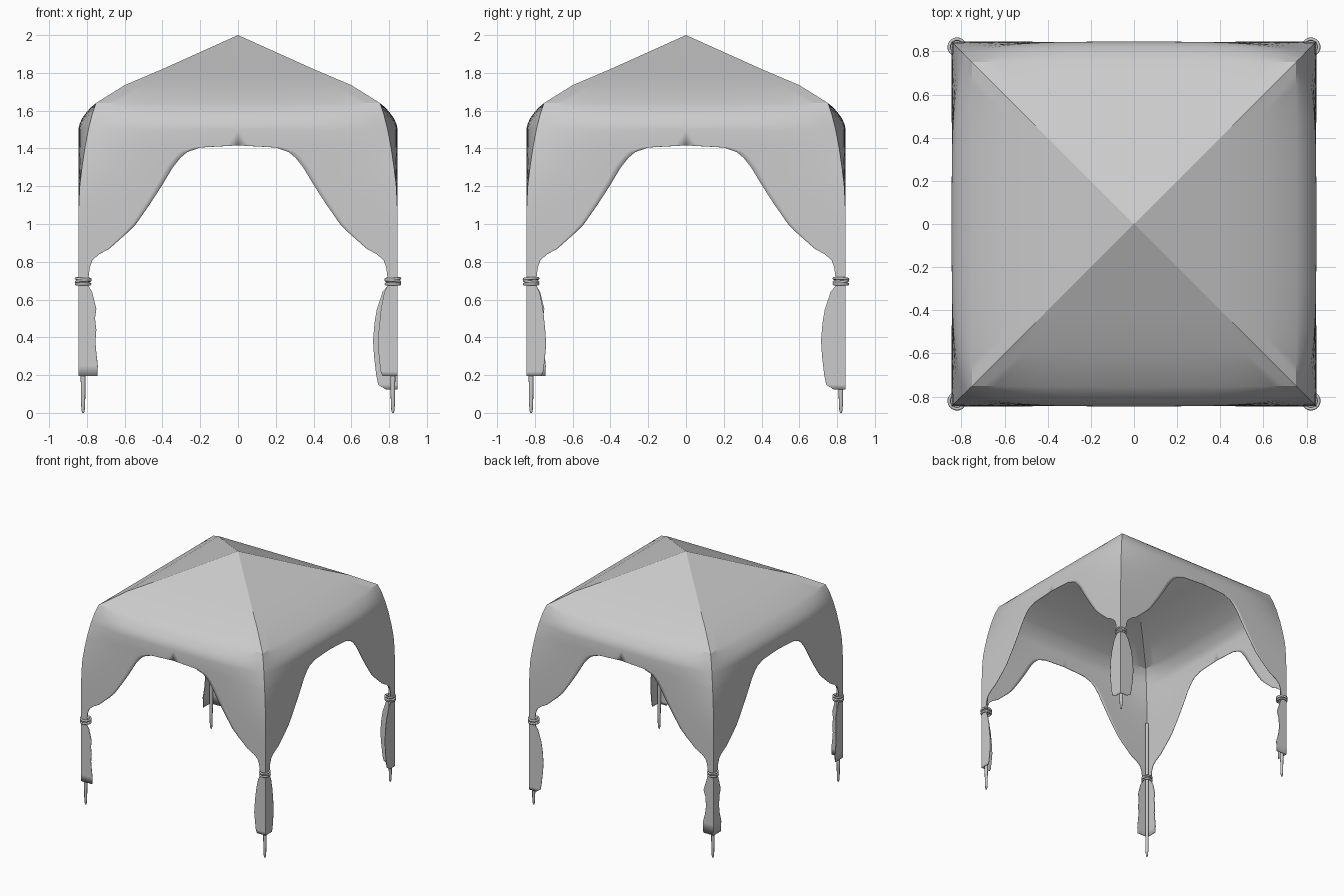
import bpy, bmesh, math
from mathutils import Matrix

if "Cube" in bpy.data.objects:
    bpy.data.objects.remove(bpy.data.objects["Cube"])

# Profiles keyed by height, top to bottom
CORNER = [(2, 0), (1.91, .2), (1.82, .4), (1.735, .6), (1.64, .752), (1.58, .772), (1.5, .792),
          (1.4, .811), (1.3, .826), (1.2, .838), (1.1, .843), (1.0, .845), (0, .845)]
MIDDLE = [(2, 0), (1.91, .2), (1.82, .4), (1.735, .6), (1.64, .752), (1.615, .782), (1.59, .803),
          (1.56, .825), (1.53, .839), (1.5, .845), (0, .845)]
ARCH = [(2, 0), (1.416, 0), (1.405, .2), (1.38, .27), (1.35, .305), (1.3, .345), (1.2, .405),
        (1.1, .47), (1.0, .54), (.95, .59), (.91, .635), (.87, .68), (.84, .735), (.81, .77),
        (.77, .785), (.7, .793), (.67, .79)]
# Loose cloth below each tie: inner edge by height
FLAPS = {
    (1, 1): [(.64, .765), (.55, .735), (.47, .722), (.38, .715), (.3, .72), (.2, .732), (.15, .742), (.125, .78)],
    (1, -1): [(.64, .775), (.55, .757), (.45, .746), (.36, .74), (.28, .748), (.22, .755), (.195, .765)],
    (-1, -1): [(.64, .772), (.55, .75), (.5, .757), (.44, .75), (.38, .755), (.32, .75), (.25, .742), (.195, .745)],
    (-1, 1): [(.64, .78), (.55, .752), (.5, .768), (.42, .775), (.35, .765), (.28, .745), (.195, .75)],
}


def lerp(table, z):
    for (z0, v0), (z1, v1) in zip(table, table[1:]):
        if z >= z1:
            return v0 + (v1 - v0) * (z0 - z) / (z0 - z1)
    return table[-1][1]


def half_panel(bm, sx, sy, swap, n=14):
    """Half of one side, from its middle (or arch edge) to the corner."""
    inner = ARCH + FLAPS[(sx, sy)]
    low = inner[-1][0]
    zs = sorted({z for z, _ in CORNER + MIDDLE + inner if z >= low}, reverse=True)
    prev = None
    for z in zs:
        c, m, a = lerp(CORNER, z), lerp(MIDDLE, z), lerp(inner, z)
        row = []
        for i in range(n + 1):
            x = min(a, c) + (c - min(a, c)) * i / n
            d = c + (m - c) * (1 - (x / c) ** 4) if c else 0
            p, q = (d, x) if swap else (x, d)
            row.append(bm.verts.new((p * sx, q * sy, z)))
        if prev:
            for i in range(n):
                bm.faces.new((prev[i], prev[i + 1], row[i + 1], row[i]))
        prev = row


def finish(bm, name, angle):
    me = bpy.data.meshes.new(name)
    bm.to_mesh(me)
    bm.free()
    ob = bpy.data.objects.new(name, me)
    bpy.context.collection.objects.link(ob)
    bpy.ops.object.select_all(action='DESELECT')
    ob.select_set(True)
    bpy.context.view_layer.objects.active = ob
    bpy.ops.object.shade_smooth_by_angle(angle=math.radians(angle))
    return ob


# Cloth canopy with arched sides
bm = bmesh.new()
for sx, sy in FLAPS:
    for swap in (False, True):
        half_panel(bm, sx, sy, swap)
bmesh.ops.remove_doubles(bm, verts=bm.verts, dist=.0005)
bmesh.ops.dissolve_degenerate(bm, edges=bm.edges, dist=.0002)
bmesh.ops.recalc_face_normals(bm, faces=bm.faces)
if max(bm.faces, key=lambda f: f.calc_center_median().z).normal.z < 0:
    bmesh.ops.reverse_faces(bm, faces=bm.faces)
canopy = finish(bm, "canopy_cloth", 24)
solid = canopy.modifiers.new("thickness", 'SOLIDIFY')
solid.thickness = .004
solid.offset = -1

for sx, sy in FLAPS:
    tag = ("back" if sy > 0 else "front") + ("_right" if sx > 0 else "_left")
    # Pole with tapered foot
    bm = bmesh.new()
    rings = []
    for z, r in [(0, .005), (.01, .008), (.05, .011), (.2, .013), (1.2, .013)]:
        rings.append([bm.verts.new((.82 * sx + r * math.cos(k * math.pi / 6),
                                    .82 * sy + r * math.sin(k * math.pi / 6), z)) for k in range(12)])
    for r0, r1 in zip(rings, rings[1:]):
        for k in range(12):
            bm.faces.new((r0[k], r0[(k + 1) % 12], r1[(k + 1) % 12], r1[k]))
    bm.faces.new(rings[0][::-1])
    bm.faces.new(rings[-1])
    finish(bm, tag + "_pole", 40)

    # Rope wound round the gathered cloth
    for j, (z, tilt) in enumerate([(.682, 0), (.697, .12), (.71, -.06)]):
        bpy.ops.mesh.primitive_torus_add(major_radius=.037, minor_radius=.0075,
                                         major_segments=28, minor_segments=8,
                                         location=(.82 * sx, .82 * sy, z),
                                         rotation=(tilt * sy, tilt * sx, 0))
        bpy.context.object.name = f"{tag}_tie_{j + 1}"
        bpy.ops.object.shade_smooth()
